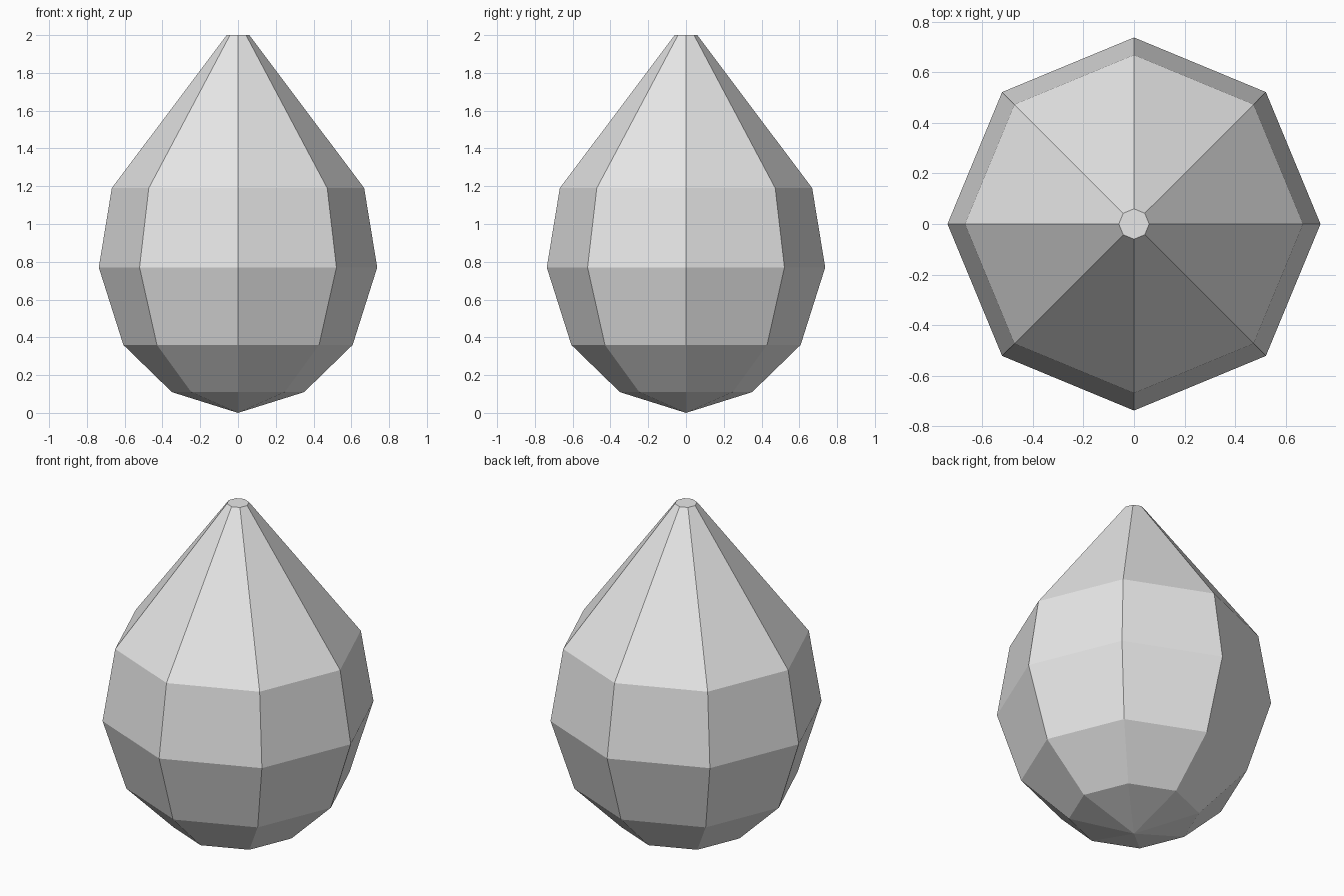
import bpy
import bmesh
from math import cos, sin, tau

cube = bpy.data.objects.get("Cube")
if cube:
    bpy.data.objects.remove(cube, do_unlink=True)

SIDES = 8
# Radius and height of each ring, from the bottom up
PROFILE = [(0.35, 0.11), (0.607, 0.36), (0.737, 0.77), (0.668, 1.19), (0.06, 2.0)]

grey = bpy.data.materials.new("light_grey")
grey.use_nodes = True
colour = (0.8, 0.8, 0.8, 1)
grey.diffuse_color = colour
grey.node_tree.nodes["Principled BSDF"].inputs["Base Color"].default_value = colour

# Eight-sided drop: pointed base, faceted belly, small flat tip
bm = bmesh.new()
rings = [[bm.verts.new((r * cos(tau * i / SIDES), r * sin(tau * i / SIDES), z))
          for i in range(SIDES)] for r, z in PROFILE]
point = bm.verts.new((0, 0, 0))
for i in range(SIDES):
    j = (i + 1) % SIDES
    bm.faces.new((point, rings[0][j], rings[0][i]))
    for low, high in zip(rings, rings[1:]):
        bm.faces.new((low[i], low[j], high[j], high[i]))
bm.faces.new(rings[-1])
bmesh.ops.recalc_face_normals(bm, faces=bm.faces)

mesh = bpy.data.meshes.new("faceted_drop")
bm.to_mesh(mesh)
bm.free()
mesh.materials.append(grey)
drop = bpy.data.objects.new("faceted_drop", mesh)
bpy.context.collection.objects.link(drop)
